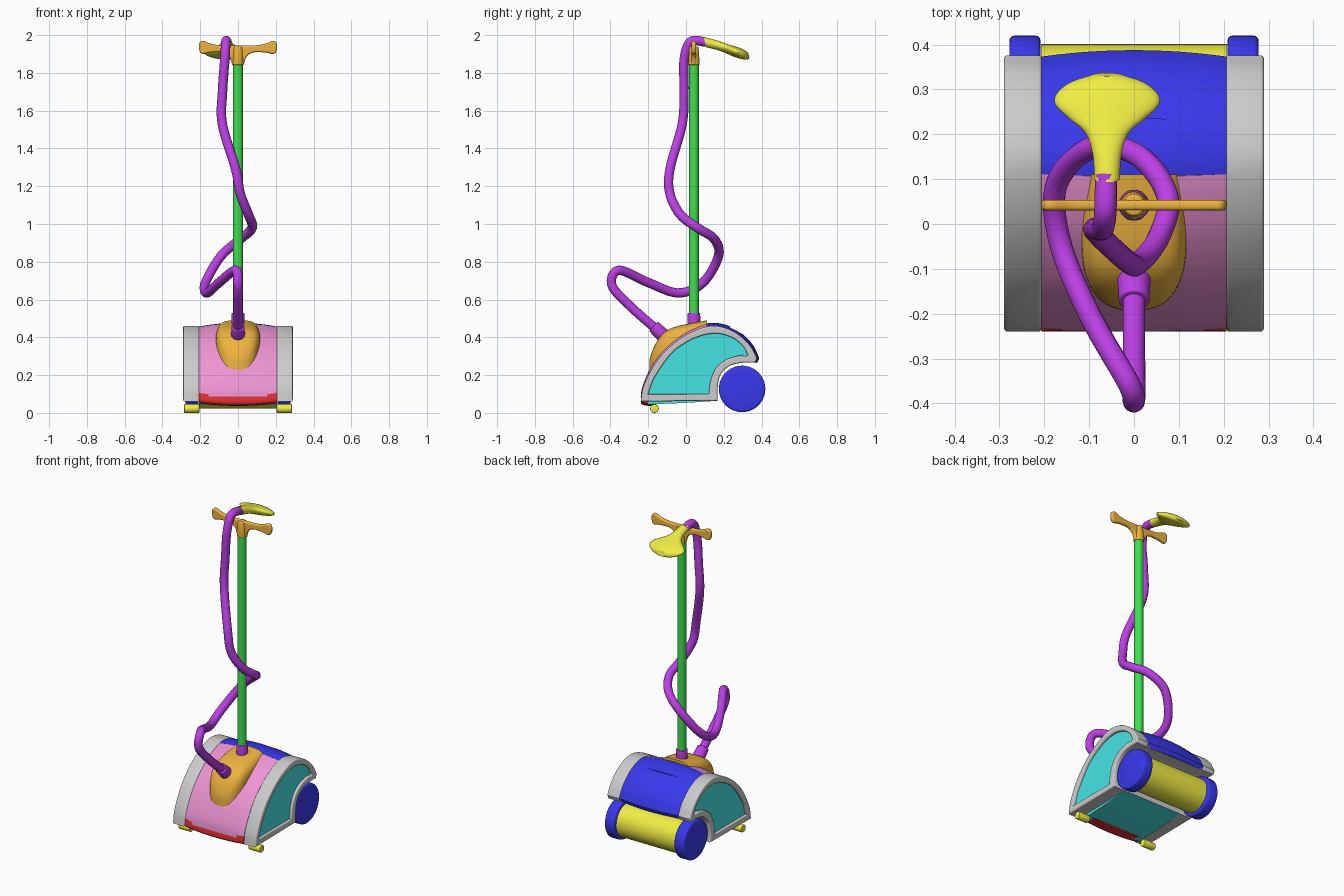
import bpy, bmesh, math
from mathutils import Vector

if "Cube" in bpy.data.objects:
    bpy.data.objects.remove(bpy.data.objects["Cube"])

COL = dict(pink=(.85, .3, .65), blue=(.04, .04, .85), cyan=(.06, .78, .78), orange=(.85, .45, .05),
           green=(.05, .75, .08), purple=(.5, .05, .78), yellow=(.88, .85, .06), red=(.75, .03, .03))


def finish(ob, color=None, angle=35):
    bpy.ops.object.select_all(action='DESELECT')
    ob.select_set(True)
    bpy.context.view_layer.objects.active = ob
    bpy.ops.object.convert(target='MESH')
    ob = bpy.context.object
    bpy.ops.object.shade_smooth_by_angle(angle=math.radians(angle))
    if color:
        m = bpy.data.materials.get(color) or bpy.data.materials.new(color)
        m.diffuse_color = (*COL[color], 1)
        m.use_nodes = True
        m.node_tree.nodes["Principled BSDF"].inputs["Base Color"].default_value = m.diffuse_color
        ob.data.materials.clear()
        ob.data.materials.append(m)
    return ob


def add(name, data):
    ob = bpy.data.objects.new(name, data)
    bpy.context.collection.objects.link(ob)
    return ob


def spline(pts, n=6):
    """Catmull-Rom through the points."""
    p = [Vector(q) for q in pts]
    p = [2 * p[0] - p[1]] + p + [2 * p[-1] - p[-2]]
    out = []
    for i in range(1, len(p) - 2):
        a, b, c, d = p[i - 1:i + 3]
        for k in range(n):
            t = k / n
            out.append(.5 * (2 * b + (c - a) * t + (2 * a - 5 * b + 4 * c - d) * t * t
                             + (3 * b - a - 3 * c + d) * t ** 3))
    return out + [p[-2]]


def plate(name, outlines, half, bevel, loc, rot, color=None):
    """Flat shape (with holes) extruded with rounded edges."""
    cu = bpy.data.curves.new(name, 'CURVE')
    cu.dimensions, cu.fill_mode = '2D', 'BOTH'
    cu.extrude, cu.bevel_depth, cu.bevel_resolution, cu.offset = half - bevel, bevel, 3, -bevel
    for pts in outlines:
        s = cu.splines.new('POLY')
        s.points.add(len(pts) - 1)
        for q, p in zip(s.points, pts):
            q.co = (p[0], p[1], 0, 1)
        s.use_cyclic_u = True
    ob = add(name, cu)
    ob.location, ob.rotation_euler = loc, rot
    return finish(ob, color)


def skin(name, rings, color=None, closed=True, caps=True, thick=0, done=True):
    """Surface through rows of points."""
    bm = bmesh.new()
    rows = [[bm.verts.new(p) for p in r] for r in rings]
    m = len(rows[0])
    for a, b in zip(rows, rows[1:]):
        for j in range(m if closed else m - 1):
            k = (j + 1) % m
            bm.faces.new((a[j], a[k], b[k], b[j]))
    if caps:
        bm.faces.new(rows[0])
        bm.faces.new(rows[-1])
        bmesh.ops.recalc_face_normals(bm, faces=bm.faces)
    me = bpy.data.meshes.new(name)
    bm.to_mesh(me)
    ob = add(name, me)
    if thick:
        s = ob.modifiers.new('thickness', 'SOLIDIFY')
        s.thickness, s.offset = thick, -1
    return finish(ob, color) if done else ob


def shell(name, prof, color=None, crown=0, sag=0, done=True):
    """Strip of body casing across x, bulging towards the middle."""
    rows = []
    for i, p in enumerate(prof):
        d = (prof[min(i + 1, len(prof) - 1)] - prof[max(i - 1, 0)]).normalized()
        row = []
        for j in range(13):
            u = j / 6 - 1
            c = (crown * (1 - u * u) - (.004 if crown else 0)) * min(1, p.y / .4)
            row.append((.206 * u, p.x - d.y * c, p.y + d.x * c - sag * (1 - u * u)))
        rows.append(row)
    return skin(name, rows, color, closed=False, caps=False, thick=.025, done=done)


def rod(name, a, b, r1, r2, color, bevel=0.0):
    a, b = Vector(a), Vector(b)
    bpy.ops.mesh.primitive_cone_add(vertices=48, radius1=r1, radius2=r2, depth=(b - a).length,
                                    location=(a + b) / 2,
                                    rotation=(b - a).to_track_quat('Z', 'Y').to_euler())
    ob = bpy.context.object
    ob.name = name
    if bevel:
        m = ob.modifiers.new('bevel', 'BEVEL')
        m.width, m.segments = bevel, 3
    return finish(ob, color)


# Side profiles in (y, z)
top = spline([(-.24, .06), (-.225, .14), (-.17, .25), (-.1, .335), (0, .412), (.11, .457),
              (.19, .455), (.27, .42), (.34, .355), (.376, .29)])
well = spline([(.366, .266), (.295, .265), (.23, .248), (.182, .2), (.167, .13), (.167, .064)])
inner = (spline([(-.2, .1), (-.165, .19), (-.08, .31), (0, .372), (.08, .408), (.16, .42),
                 (.24, .4), (.3, .355), (.327, .306)])
         + spline([(.318, .3), (.28, .302), (.215, .283), (.16, .24), (.13, .17), (.12, .1)]))
side_rot = (math.pi / 2, 0, math.pi / 2)

# Side frames, inset panels, rear wheels, front feet
for s, tag in ((-1, 'left'), (1, 'right')):
    plate('side_frame_' + tag, [top + well, inner], .0425, .008, (s * .2475, 0, 0), side_rot)
    plate('side_panel_' + tag, [[p + (p - Vector((.06, .26))) * .04 for p in inner]],
          .03, .002, (s * .244, 0, 0), side_rot, 'cyan')
    rod('rear_wheel_' + tag, (s * .208, .297, .127), (s * .278, .297, .127), .123, .123, 'blue', .012)
    rod('front_foot_' + tag, (s * .205, -.167, .023), (s * .285, -.167, .023), .023, .023, 'yellow', .003)

# Body casing
shell('front_cover', top[2:31], 'pink', crown=.02)
rear = shell('rear_cover', top[30:] + [Vector((.366, .268))], 'blue', crown=.02, done=False)
shell('wheel_well', well)
shell('bottom_plate', [Vector((.167, .064)), Vector((-.02, .052)), Vector((-.2, .045))], 'cyan')
shell('front_bumper', spline([(-.16, .05), (-.215, .052), (-.238, .065), (-.236, .105)]), 'red', sag=.013)
rod('rear_drum', (-.207, .297, .127), (.207, .297, .127), .104, .104, 'yellow')

# Oval grip recess cut into the rear cover
oval = [(s * (.092 + .038 * math.cos(t)), s * .042 * math.sin(t))
        for s in (1, -1) for t in [math.pi * (k / 12 - .5) for k in range(13)]]
cutter = plate('recess_cutter', [oval], .03, .001, (0, .284, .4595), (math.radians(-27), 0, 0))
cutter.hide_render = True
b = rear.modifiers.new('recess', 'BOOLEAN')
b.operation, b.object = 'DIFFERENCE', cutter
finish(rear, 'blue')
bpy.data.objects.remove(cutter)

# Hose and pole mount on top of the body
rings = []
for y, z, w in spline([(-.192, .287, .03), (-.182, .32, .058), (-.162, .365, .083), (-.13, .412, .102),
                       (-.09, .443, .114), (-.03, .463, .118), (.04, .477, .117), (.11, .49, .112)], 3):
    ring = []
    for k in range(25):
        t = math.pi * k / 24
        c, s = math.cos(t), math.sin(t)
        ring.append((w * math.copysign(abs(c) ** .6, c), y, z - .12 + .12 * max(s, 0) ** .45))
    rings.append(ring)
skin('mount', rings, 'orange')

# Pole and collars
rod('pole', (0, .042, .45), (0, .042, 1.87), .026, .026, 'green')
rod('pole_collar', (0, .042, .45), (0, .042, .53), .035, .033, 'purple', .004)
rod('hose_collar', (0, -.105, .395), (0, -.172, .458), .038, .034, 'purple', .004)

# T handle
half = spline([(0, 1.945), (.08, 1.945), (.14, 1.953), (.185, 1.97), (.205, 1.955), (.205, 1.92),
               (.188, 1.9), (.145, 1.908), (.08, 1.908), (.045, 1.885), (.031, 1.845)], 5)
outline = half + [Vector((-p.x, p.y)) for p in reversed(half[1:])]
plate('handle', [outline], .012, .009, (0, .042, 0), (math.pi / 2, 0, 0), 'orange')
rod('handle_hub', (0, .042, 1.842), (0, .042, 1.94), .031, .024, 'orange', .006)

# Hose
path = spline([(0, -.13, .42), (0, -.29, .56), (0, -.392, .675), (-.012, -.355, .755), (-.1, -.2, .69),
               (-.165, -.04, .635), (-.172, .09, .69), (-.09, .172, .83), (.013, .15, .92),
               (.075, .06, .98), (.055, -.03, 1.05), (.012, -.085, 1.16), (-.012, -.085, 1.29),
               (-.083, -.02, 1.53), (-.082, -.01, 1.7), (-.07, -.01, 1.87), (-.064, .025, 1.965),
               (-.062, .11, 1.963)], 8)
cu = bpy.data.curves.new('hose', 'CURVE')
cu.dimensions, cu.bevel_depth, cu.bevel_resolution, cu.use_fill_caps = '3D', .025, 5, True
sp = cu.splines.new('POLY')
sp.points.add(len(path) - 1)
for q, p in zip(sp.points, path):
    q.co = (*p, 1)
finish(add('hose', cu), 'purple')

# Flared nozzle head
rings = []
for y, z, w, h in spline([(.1, 1.963, .028, .027), (.16, 1.948, .033, .027), (.205, 1.932, .05, .028),
                          (.235, 1.92, .085, .03), (.265, 1.91, .115, .031), (.29, 1.903, .113, .03),
                          (.315, 1.896, .083, .026), (.333, 1.891, .03, .015)], 4):
    rings.append([(-.06 + w * math.cos(t), y - .25 * h * math.sin(t), z + h * math.sin(t))
                  for t in [math.tau * k / 32 for k in range(32)]])
skin('nozzle', rings, 'yellow')
